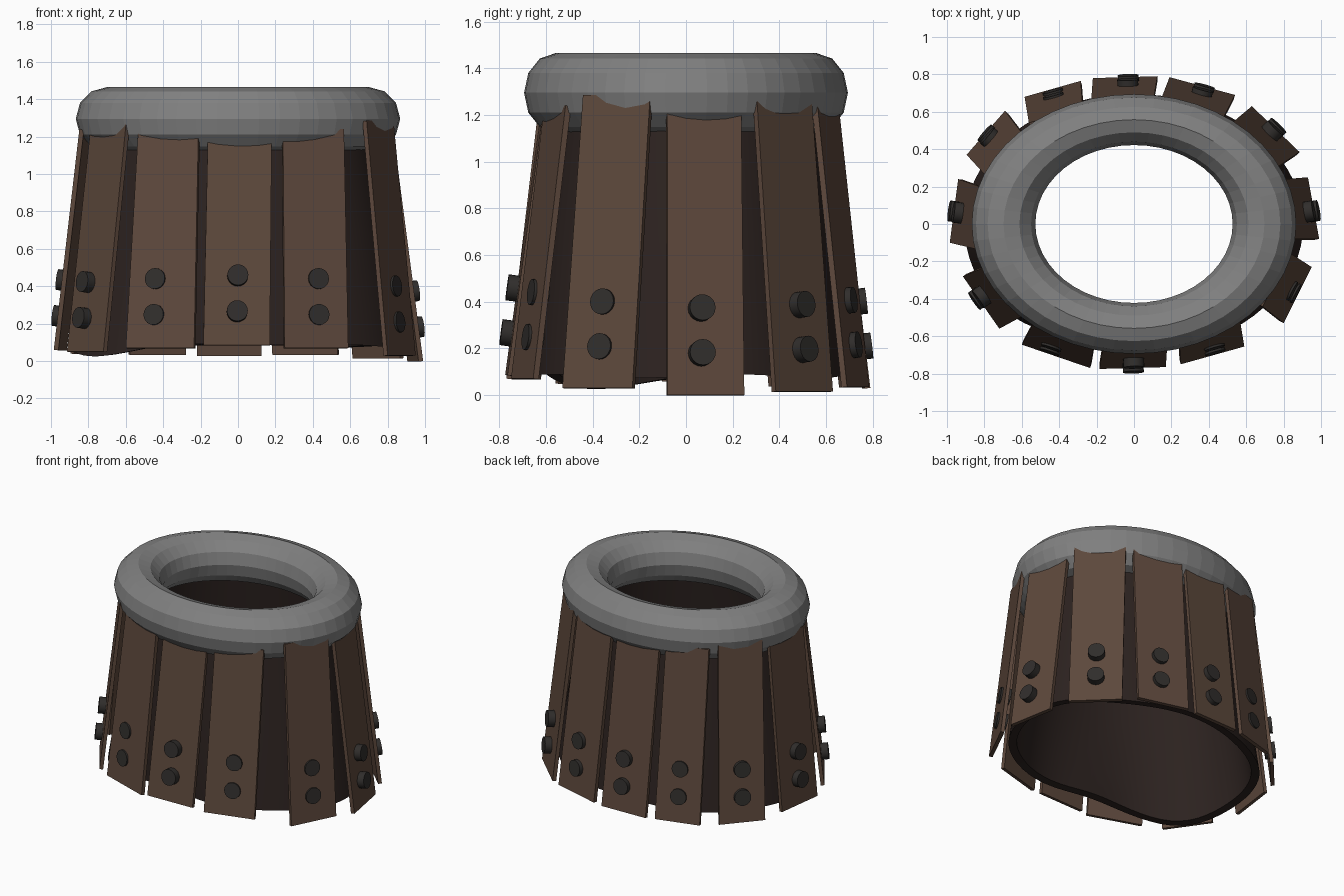
import bpy, bmesh, math
from mathutils import Vector, Matrix

if "Cube" in bpy.data.objects:
    bpy.data.objects.remove(bpy.data.objects["Cube"])


def material(name, r, g, b):
    m = bpy.data.materials.new(name)
    m.diffuse_color = (r, g, b, 1)
    m.use_nodes = True
    m.node_tree.nodes["Principled BSDF"].inputs["Base Color"].default_value = m.diffuse_color
    return m


GREY = material("grey_padding", 0.22, 0.22, 0.22)
LEATHER = material("brown_leather", 0.11, 0.065, 0.045)
DARK = material("dark_lining", 0.025, 0.016, 0.014)
METAL = material("dark_metal", 0.03, 0.027, 0.025)


def finish(bm, name, mat, smooth=None):
    bmesh.ops.recalc_face_normals(bm, faces=bm.faces[:])
    me = bpy.data.meshes.new(name)
    bm.to_mesh(me)
    bm.free()
    ob = bpy.data.objects.new(name, me)
    bpy.context.collection.objects.link(ob)
    me.materials.append(mat)
    if smooth:
        bpy.ops.object.select_all(action='DESELECT')
        ob.select_set(True)
        bpy.context.view_layer.objects.active = ob
        bpy.ops.object.shade_smooth_by_angle(angle=math.radians(smooth))
    return ob


def loft(n, rows, point):
    """Closed grid: n steps around the body, cyclic profile of `rows` points."""
    bm = bmesh.new()
    grid = [[bm.verts.new(point(2 * math.pi * i / n, j)) for j in range(rows)]
            for i in range(n)]
    for i in range(n):
        for j in range(rows):
            a, b = grid[i], grid[(i + 1) % n]
            k = (j + 1) % rows
            bm.faces.new((a[j], b[j], b[k], a[k]))
    return bm


# Padded waist ring: 12-sided tube, flattened in y
def ring_point(t, j):
    p = 2 * math.pi * j / 12
    r = 0.6975 + 0.17 * math.cos(p)
    return (r * math.cos(t), 0.8 * r * math.sin(t), 1.295 + 0.17 * math.sin(p))


finish(loft(48, 12, ring_point), "waist_ring", GREY)

# Flared lining with an uneven lower hem: (x radius, y radius, z)
PROFILE = [(0.905, 0.695, 0.08), (0.87, 0.67, 0.3), (0.80, 0.62, 0.7),
           (0.71, 0.56, 1.16), (0.66, 0.515, 1.16), (0.75, 0.57, 0.7),
           (0.82, 0.62, 0.3), (0.85, 0.64, 0.085)]


def bump(t, centre, width):
    d = math.atan2(math.sin(t - centre), math.cos(t - centre))
    return math.exp(-(d / width) ** 2)


def lining_point(t, j):
    a, b, z = PROFILE[j]
    if z < 0.5:
        low = bump(t, -2.5, 0.4)      # hem sags at the front left
        dent = bump(t, -1.7, 0.4)     # and folds in beside it
        k = 1.0 if z < 0.1 else 0.4
        z += k * (0.008 * math.sin(5 * t) - 0.055 * low + 0.02 * dent)
        a += k * (0.015 * low - 0.08 * dent)
        b += k * (0.015 * low - 0.08 * dent)
    return (a * math.cos(t), b * math.sin(t), z)


finish(loft(72, len(PROFILE), lining_point), "skirt_lining", DARK, 40)

# Hanging plates: outer lower edge (x1, y1, x2, y2), bottom z, top z
PLATES = [
    (-0.22, 0.78, 0.125, 0.79, 0.03, 1.24),
    (0.19, 0.785, 0.54, 0.69, 0.035, 1.25),
    (0.63, 0.63, 0.885, 0.385, 0.015, 1.26),
    (0.93, 0.25, 0.99, -0.08, 0.0, 1.24),
    (0.95, -0.23, 0.80, -0.53, 0.03, 1.285),
    (0.59, -0.655, 0.25, -0.75, 0.07, 1.24),
    (0.17, -0.765, -0.185, -0.775, 0.085, 1.24),
    (-0.235, -0.77, -0.60, -0.645, 0.07, 1.25),
    (-0.72, -0.56, -0.915, -0.28, 0.05, 1.29),
    (-0.985, -0.10, -0.94, 0.24, 0.06, 1.24),
    (-0.895, 0.37, -0.69, 0.605, 0.04, 1.28),
    (-0.585, 0.68, -0.285, 0.765, 0.035, 1.25),
]
LEAN = {0: 0.145, 3: 0.16, 6: 0.155}           # plates that lean in most
SUNK = {0: 0.015, 1: 0.02, 4: 0.035, 5: 0.035,  # studs set deeper
        7: 0.035, 10: 0.02, 11: 0.035}
SLIDE = {0: 0.02, 1: 0.015, 3: 0.02, 5: -0.015, 7: 0.04, 8: 0.03}  # off-centre studs

for n, (x1, y1, x2, y2, zb, zt) in enumerate(PLATES):
    p, q = Vector((x1, y1, zb)), Vector((x2, y2, zb))
    mid = (p + q) / 2
    along = (q - p).normalized()
    out = Vector((-along.y, along.x, 0))
    swing = 0.0 if n == 7 else 0.022
    rise = Vector((0, 0, zt - zb)) - out * LEAN.get(n, 0.14) - along * swing
    face = along.cross(rise).normalized()
    if face.dot(out) < 0:
        face.negate()
    top = 0.88 if n == 7 else 0.96
    outer = [p, q, mid + (q - mid) * top + rise, mid + (p - mid) * top + rise]
    bm = bmesh.new()
    front = [bm.verts.new(v) for v in outer]
    back = [bm.verts.new(v - face * 0.025) for v in outer]
    bm.faces.new(front)
    bm.faces.new(back[::-1])
    for i in range(4):
        k = (i + 1) % 4
        bm.faces.new((front[i], back[i], back[k], front[k]))
    finish(bm, f"skirt_plate_{n + 1}", LEATHER)

    # Two round studs on the lower part of the plate
    bm = bmesh.new()
    turn = face.to_track_quat('Z', 'Y').to_matrix().to_4x4()
    for h in (0.178, 0.37):
        c = (mid + rise * (h / (zt - zb)) + along * SLIDE.get(n, 0)
             + face * (0.012 - SUNK.get(n, 0)))
        bmesh.ops.create_cone(bm, cap_ends=True, segments=20, radius1=0.056,
                              radius2=0.056, depth=0.07,
                              matrix=Matrix.Translation(c) @ turn)
    finish(bm, f"plate_studs_{n + 1}", METAL, 40)
